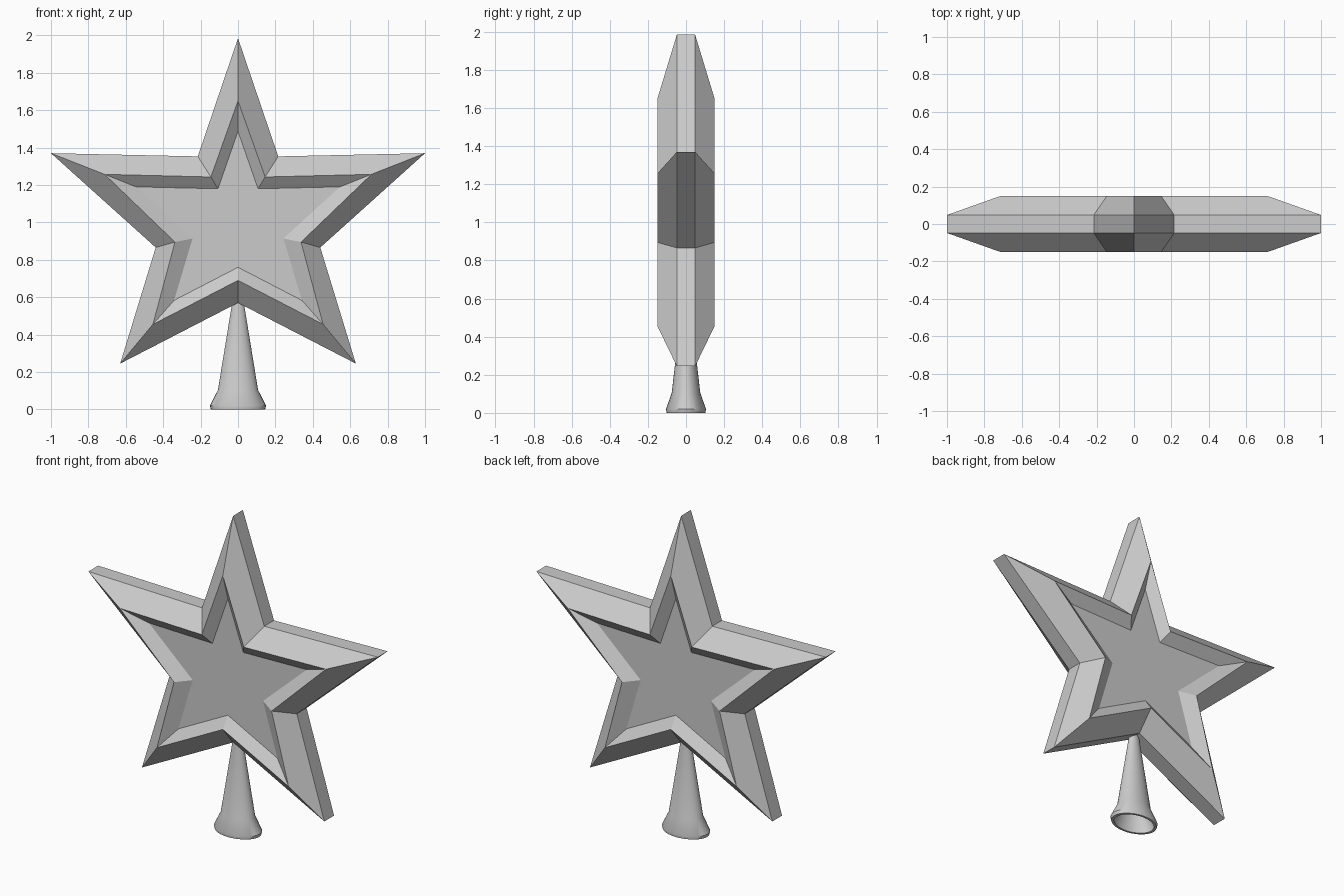
import bpy, bmesh, math

if "Cube" in bpy.data.objects:
    bpy.data.objects.remove(bpy.data.objects["Cube"])


def make_object(name, bm):
    bmesh.ops.recalc_face_normals(bm, faces=bm.faces[:])
    mesh = bpy.data.meshes.new(name)
    bm.to_mesh(mesh)
    bm.free()
    ob = bpy.data.objects.new(name, mesh)
    bpy.context.collection.objects.link(ob)
    return ob


def bridge(bm, rings, closed=False):
    pairs = list(zip(rings, rings[1:]))
    if closed:
        pairs.append((rings[-1], rings[0]))
    for a, b in pairs:
        n = len(a)
        for i in range(n):
            j = (i + 1) % n
            bm.faces.new((a[i], a[j], b[j], b[i]))


# Right half of each star outline, from top tip down to bottom notch (x, z)
rim = [(0, 1.985), (0.215, 1.353), (1.0, 1.37), (0.44, 0.866), (0.63, 0.245), (0, 0.57)]
ridge = [(0, 1.65), (0.145, 1.243), (0.713, 1.257), (0.337, 0.895), (0.455, 0.455), (0, 0.69)]
floor = [(0, 1.487), (0.107, 1.18), (0.545, 1.19), (0.243, 0.914), (0.342, 0.583), (0, 0.76)]

# Star body: bevelled frame with a recessed panel on both sides
bm = bmesh.new()
rings = []
for half, y in ((floor, -0.10), (ridge, -0.15), (rim, -0.048),
                (rim, 0.048), (ridge, 0.15), (floor, 0.10)):
    outline = half + [(-x, z) for x, z in half[-2:0:-1]]
    rings.append([bm.verts.new((x, y, z)) for x, z in outline])
bridge(bm, rings)
bm.faces.new(rings[0])
bm.faces.new(rings[-1])
make_object("star", bm)

# Hollow oval socket: outer wall going up, inner wall coming back down (radius, z)
profile = [(0.145, 0.0), (0.15, 0.02), (0.107, 0.105), (0.033, 0.56), (0.028, 0.60),
           (0.02, 0.55), (0.09, 0.105), (0.13, 0.02), (0.127, 0.0)]
SIDES = 32
bm = bmesh.new()
rings = []
for r, z in profile:
    rings.append([bm.verts.new((r * math.cos(2 * math.pi * i / SIDES),
                                0.7 * r * math.sin(2 * math.pi * i / SIDES), z))
                  for i in range(SIDES)])
bridge(bm, rings, closed=True)
socket = make_object("socket", bm)
bpy.context.view_layer.objects.active = socket
socket.select_set(True)
bpy.ops.object.shade_smooth_by_angle(angle=math.radians(35))
